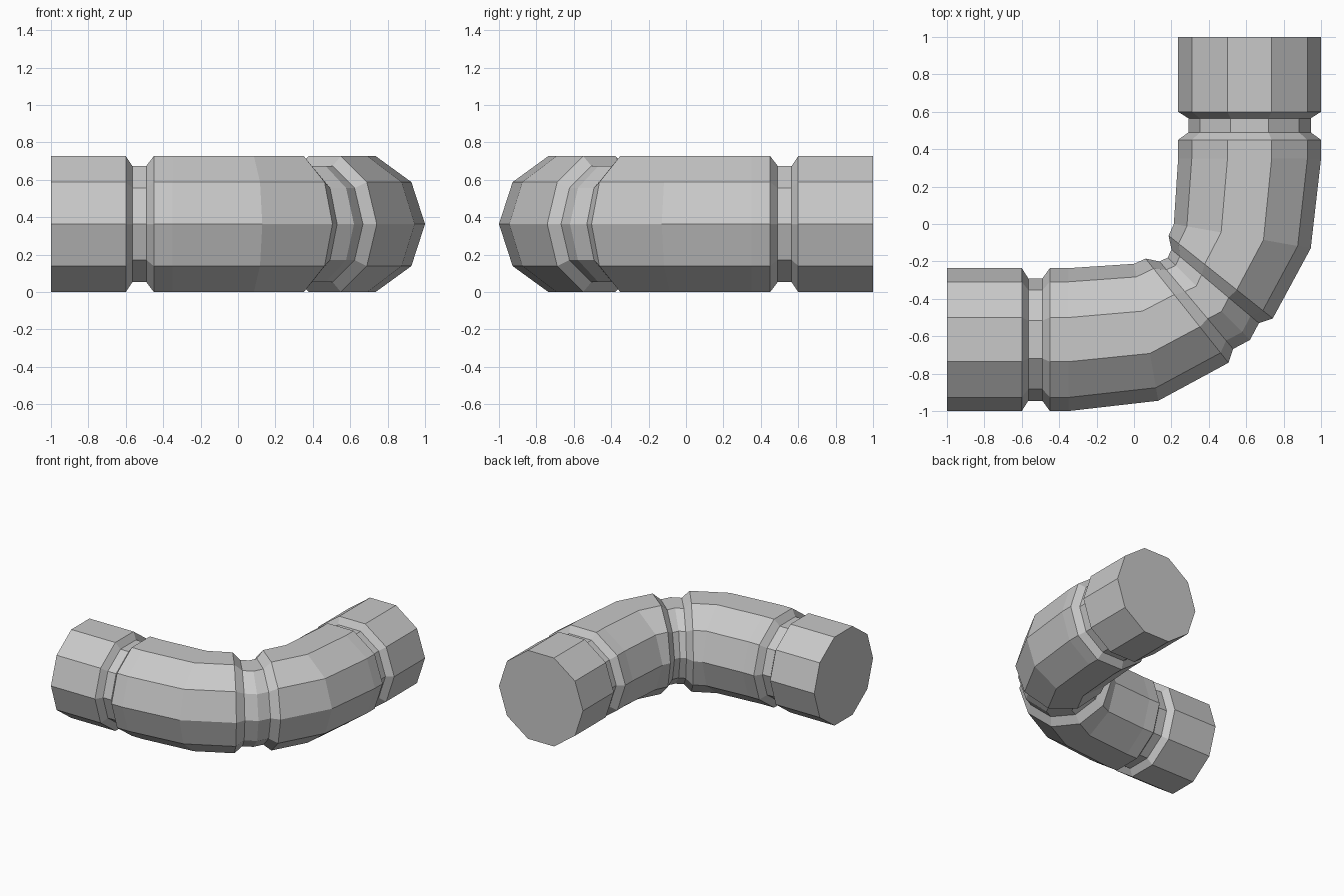
import bpy, bmesh, math
from mathutils import Vector

cube = bpy.data.objects.get("Cube")
if cube:
    bpy.data.objects.remove(cube)

SIDES = 10
RADIUS, GROOVE = 0.382, 0.327
MID_Z = RADIUS * math.cos(math.pi / SIDES)
AXIS_Y = -0.618

metal = bpy.data.materials.new("pipe_grey")
metal.use_nodes = True
grey = (0.58, 0.58, 0.58, 1)
metal.diffuse_color = grey
metal.node_tree.nodes["Principled BSDF"].inputs["Base Color"].default_value = grey


def straight(x, r):
    """Ring square to the straight arm: inner point, outer point, height radius."""
    return (x, AXIS_Y + r), (x, AXIS_Y - r), r


# Straight arm with its groove, then the elbow up to the mitre
half = [
    straight(-1.0, RADIUS),
    straight(-0.60, RADIUS),
    straight(-0.565, GROOVE),
    straight(-0.49, GROOVE),
    straight(-0.45, RADIUS),
    straight(-0.35, RADIUS),
    ((0.0, -0.213), (0.13, -0.945), RADIUS),
    ((0.062, -0.185), (0.505, -0.742), RADIUS),
    ((0.136, -0.2), (0.53, -0.668), GROOVE),
]
middle = ((0.18, -0.18), (0.62, -0.62), GROOVE)

# The second arm mirrors the first across the diagonal
flip = lambda p: (-p[1], -p[0])
rings = half + [middle] + [(flip(a), flip(b), r) for a, b, r in reversed(half)]

# Skin the rings and cap both ends
bm = bmesh.new()
loops = []
for inner, outer, r in rings:
    a, b = Vector(inner), Vector(outer)
    centre, arm = (a + b) / 2, (b - a) / 2
    loop = []
    for i in range(SIDES):
        t = math.tau * i / SIDES
        p = centre + arm * math.cos(t)
        loop.append(bm.verts.new((p.x, p.y, MID_Z + r * math.sin(t))))
    loops.append(loop)
for l0, l1 in zip(loops, loops[1:]):
    for i in range(SIDES):
        j = (i + 1) % SIDES
        bm.faces.new((l0[i], l0[j], l1[j], l1[i]))
bm.faces.new(loops[0])
bm.faces.new(loops[-1])
bmesh.ops.recalc_face_normals(bm, faces=bm.faces)

mesh = bpy.data.meshes.new("elbow_pipe")
bm.to_mesh(mesh)
bm.free()
mesh.materials.append(metal)
pipe = bpy.data.objects.new("elbow_pipe", mesh)
bpy.context.collection.objects.link(pipe)
